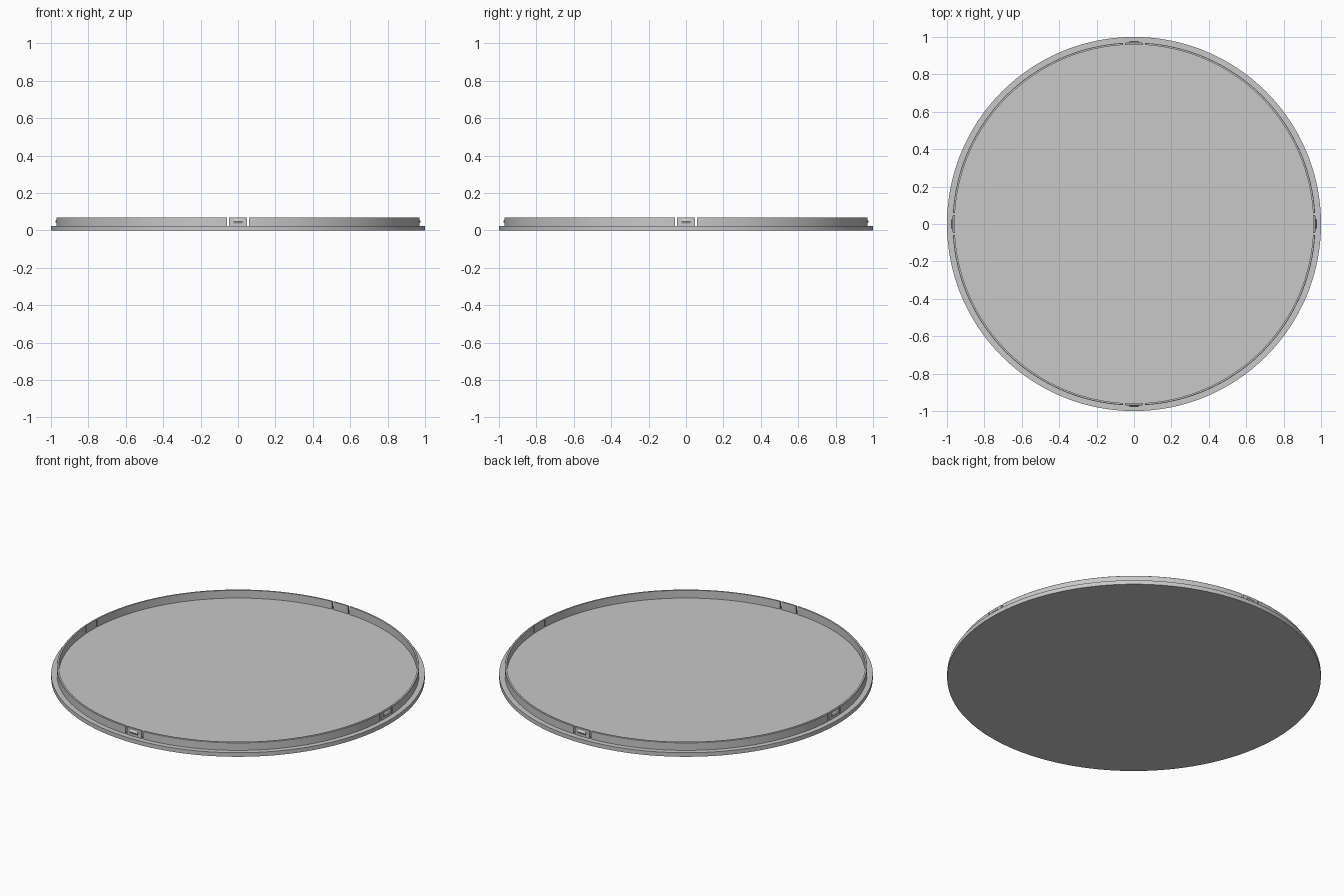
import bpy
import bmesh
import math

if "Cube" in bpy.data.objects:
    bpy.data.objects.remove(bpy.data.objects["Cube"], do_unlink=True)

BASE_TOP, RIM_TOP = 0.024, 0.07
RIM_IN, RIM_OUT = 0.959, 0.97

grey = bpy.data.materials.new("light_grey_plastic")
grey.use_nodes = True
colour = (0.58, 0.58, 0.58, 1)
grey.diffuse_color = colour
grey.node_tree.nodes["Principled BSDF"].inputs["Base Color"].default_value = colour


def finish(name, bm):
    bmesh.ops.recalc_face_normals(bm, faces=bm.faces[:])
    mesh = bpy.data.meshes.new(name)
    bm.to_mesh(mesh)
    bm.free()
    obj = bpy.data.objects.new(name, mesh)
    bpy.context.collection.objects.link(obj)
    mesh.materials.append(grey)
    bpy.ops.object.select_all(action="DESELECT")
    obj.select_set(True)
    bpy.context.view_layer.objects.active = obj
    bpy.ops.object.shade_smooth_by_angle(angle=math.radians(25))
    return obj


def sweep(name, profile, middle, half, steps):
    """Sweep a closed (radius, z) profile along an arc and cap both ends."""
    bm = bmesh.new()
    rows = []
    for i in range(steps + 1):
        a = middle - half + 2 * half * i / steps
        rows.append([bm.verts.new((r * math.cos(a), r * math.sin(a), z))
                     for r, z in profile])
    n = len(profile)
    for a, b in zip(rows, rows[1:]):
        for j in range(n):
            k = (j + 1) % n
            bm.faces.new((a[j], a[k], b[k], b[j]))
    bm.faces.new(rows[0])
    bm.faces.new(rows[-1])
    return finish(name, bm)


# Flat round plate
bm = bmesh.new()
bmesh.ops.create_cone(bm, cap_ends=True, segments=192, radius1=1, radius2=1,
                      depth=BASE_TOP)
bmesh.ops.translate(bm, verts=bm.verts[:], vec=(0, 0, BASE_TOP / 2))
finish("base_plate", bm)

wall = [(RIM_IN, BASE_TOP), (RIM_OUT, BASE_TOP),
        (RIM_OUT, RIM_TOP - 0.002), (RIM_OUT - 0.002, RIM_TOP),
        (RIM_IN, RIM_TOP)]
ridge = [(RIM_OUT - 0.003, 0.036), (RIM_OUT, 0.036), (0.977, 0.048),
         (RIM_OUT, 0.06), (RIM_OUT - 0.003, 0.06)]

# Four rim walls, with a slotted clip tab and snap ridge between each pair
sides = ["left", "back", "right", "front"]
for i, side in enumerate(sides):
    angle = i * math.pi / 2
    sweep(side + "_clip_tab", wall, angle, 0.050, 6)
    sweep(side + "_snap_ridge", ridge, angle, 0.026, 4)
    sweep(side + "_rim_wall", wall, angle + math.pi / 4,
          math.pi / 4 - 0.060, 46)
